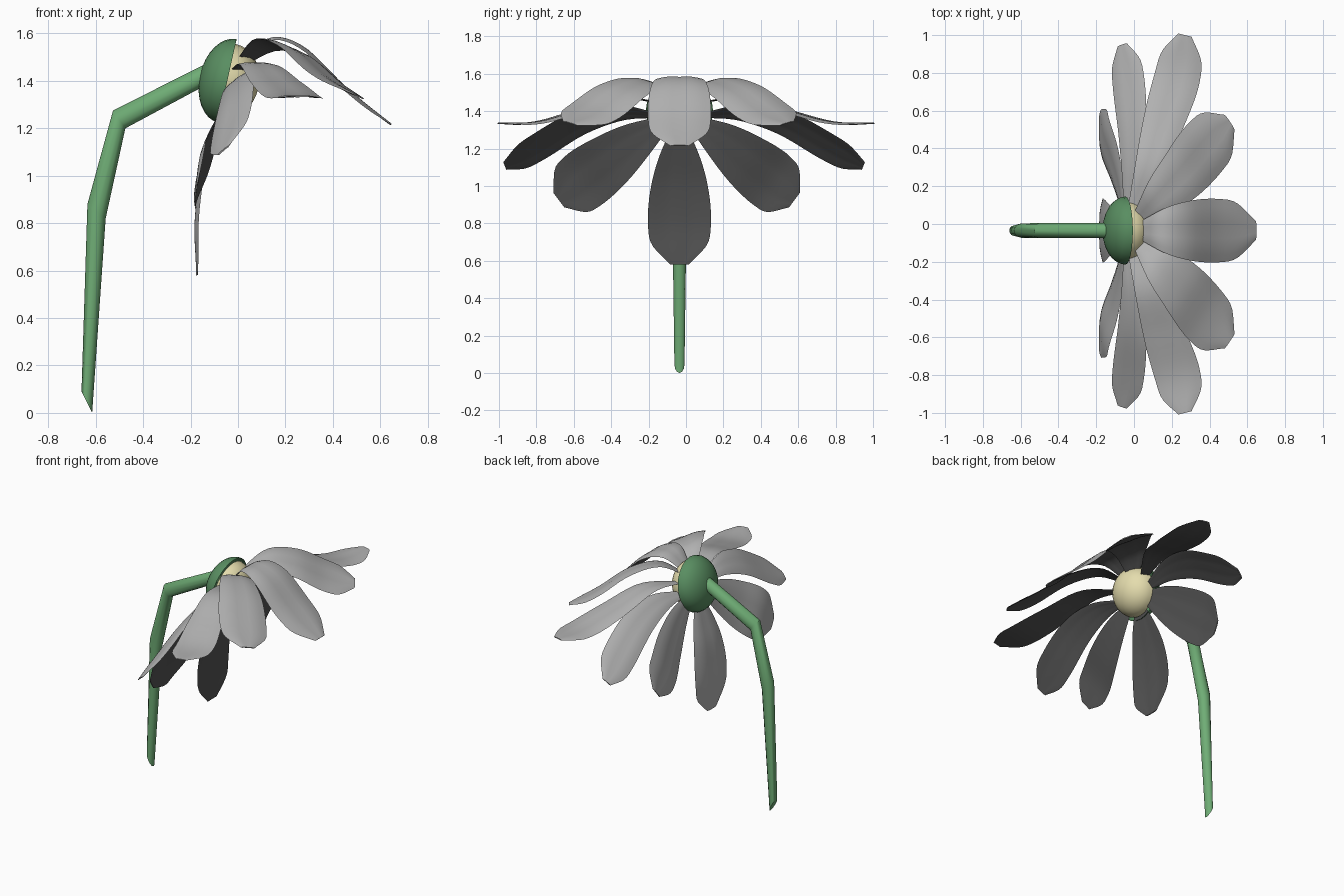
import bpy, bmesh, math
from mathutils import Vector

if "Cube" in bpy.data.objects:
    bpy.data.objects.remove(bpy.data.objects["Cube"])

Y0 = -0.035  # symmetry plane of the flower


def material(name, col):
    m = bpy.data.materials.new(name)
    m.diffuse_color = (*col, 1)
    m.use_nodes = True
    m.node_tree.nodes["Principled BSDF"].inputs["Base Color"].default_value = m.diffuse_color
    return m


GREEN = material("stem_green", (0.16, 0.42, 0.18))
DARK_GREEN = material("calyx_green", (0.10, 0.27, 0.12))
YELLOW = material("yellow", (0.78, 0.72, 0.42))
LIGHT = material("petal_outside", (0.45, 0.45, 0.45))
DARK = material("petal_inside", (0.085, 0.085, 0.085))


def skin(name, rows, mats, caps=True, split=None):
    """Join closed rings of points into a smooth skin; sides from index split on use mats[1]."""
    bm = bmesh.new()
    vr = [[bm.verts.new(p) for p in r] for r in rows]
    n = len(rows[0])
    for a, b in zip(vr, vr[1:]):
        for i in range(n):
            j = (i + 1) % n
            f = bm.faces.new((a[i], a[j], b[j], b[i]))
            f.material_index = 1 if split and i >= split else 0
    if caps:
        bm.faces.new(vr[0][::-1])
        bm.faces.new(vr[-1])
    bmesh.ops.remove_doubles(bm, verts=bm.verts, dist=1e-4)
    bmesh.ops.recalc_face_normals(bm, faces=bm.faces)
    me = bpy.data.meshes.new(name)
    bm.to_mesh(me)
    bm.free()
    ob = bpy.data.objects.new(name, me)
    bpy.context.collection.objects.link(ob)
    for m in mats:
        me.materials.append(m)
    bpy.ops.object.select_all(action='DESELECT')
    ob.select_set(True)
    bpy.context.view_layer.objects.active = ob
    bpy.ops.object.shade_smooth_by_angle(angle=math.radians(40))
    return ob


def spline(vals, t):
    """Catmull-Rom through evenly spaced values."""
    n = len(vals) - 1
    k = min(int(t * n), n - 1)
    u = t * n - k
    b, c = vals[k], vals[k + 1]
    a = vals[k - 1] if k else b * 2 - c
    d = vals[k + 2] if k + 2 <= n else c * 2 - b
    return 0.5 * (b * 2 + (c - a) * u + (a * 2 - b * 5 + c * 4 - d) * u * u
                  + (b * 3 - a - c * 3 + d) * u ** 3)


# Stem: mitred rings given by their left and right edge in the xz plane
rows = []
for (lx, lz), (rx, rz), ry in [((-0.66, 0.09), (-0.615, 0.0), 0.027),
                               ((-0.635, 0.88), (-0.558, 0.82), 0.038),
                               ((-0.527, 1.275), (-0.475, 1.20), 0.04),
                               ((-0.13, 1.475), (-0.13, 1.385), 0.04)]:
    c = Vector(((lx + rx) / 2, Y0, (lz + rz) / 2))
    h = Vector(((rx - lx) / 2, 0, (rz - lz) / 2))
    rows.append([c + h * math.cos(a) + Vector((0, ry * math.sin(a), 0))
                 for a in (math.tau * i / 12 for i in range(12))])
skin("stem", rows, [GREEN])

# Flower head: two domes either side of the tilted rim
CENTRE = Vector((-0.045, Y0, 1.40))
AXIS = Vector((0.976, 0, -0.217))
UP = Vector((0.217, 0, 0.976))
SIDE = Vector((0, 1, 0))


def dome(name, radius, depth, mat):
    rows = []
    for k in range(9):
        e = math.pi / 2 * k / 8
        c = CENTRE + AXIS * depth * math.sin(e)
        r = radius * math.cos(e)
        rows.append([c + (UP * math.cos(a) + SIDE * math.sin(a)) * r
                     for a in (math.tau * i / 24 for i in range(24))])
    skin(name, rows, [mat], caps=False)


dome("calyx", 0.18, -0.118, DARK_GREEN)
dome("flower_centre", 0.16, 0.135, YELLOW)

# Petals: thin shells, light outside and dark inside
WIDTH = [0.03, 0.07, 0.105, 0.132, 0.152, 0.166, 0.168, 0.148, 0.05]
THICK = 0.006
STRIP = [j / 4 - 1 for j in range(9)]


def petal(name, pts, wdir, scale=1.0, mirror=None):
    pts = [Vector(p) for p in pts]
    w = Vector(wdir).normalized()
    # side of the shell that looks back and up, kept along the whole petal
    sign = -1 if (pts[1] - pts[0]).cross(w).dot(AXIS) > 0 else 1
    rows = []
    for i in range(25):
        t = 1 - (1 - i / 24) ** 1.4
        c = spline(pts, t)
        tan = spline(pts, min(t + 0.02, 1)) - spline(pts, max(t - 0.02, 0))
        nrm = tan.cross(w).normalized() * sign
        hw = spline(WIDTH, t) * scale
        row = []
        for s, depth in [(s, 0) for s in STRIP] + [(s, THICK) for s in STRIP[-2:0:-1]]:
            # edges fall towards the face, with a shallow groove in the middle
            sink = hw * (0.14 * s * s + 0.05 * math.exp(-(s * 3) ** 2))
            p = c + w * hw * s - nrm * (sink + depth)
            if mirror is not None:
                p.y = 2 * (Y0 + (mirror - Y0) * t) - p.y
            row.append(p)
        rows.append(row)
    skin(name, rows, [LIGHT, DARK], split=8)


petal("petal_top", [(0.0, Y0, 1.47), (0.13, Y0, 1.585), (0.28, Y0, 1.55),
                    (0.46, Y0, 1.38), (0.65, Y0, 1.22)], (0, 1, 0))
petal("petal_bottom", [(-0.07, Y0, 1.33), (-0.12, Y0, 1.17), (-0.165, Y0, 1.0),
                       (-0.19, Y0, 0.79), (-0.178, Y0, 0.58)], (0, 1, 0))

# name, mirror plane at the tip, centre line, width direction, width scale
PAIRS = [
    ("petal_upper", -0.04, [(0.0, 0.0, 1.47), (0.12, 0.12, 1.565), (0.26, 0.26, 1.53),
                            (0.39, 0.41, 1.42), (0.51, 0.54, 1.34)], (0.5, -0.75, -0.22), 0.95),
    ("petal_high_side", 0.0, [(-0.01, 0.08, 1.45), (0.08, 0.30, 1.48), (0.16, 0.55, 1.41),
                              (0.23, 0.78, 1.35), (0.27, 1.0, 1.34)], (0.9, -0.22, 0.0), 0.72),
    ("petal_low_side", -0.01, [(-0.04, 0.08, 1.38), (-0.02, 0.30, 1.40), (-0.02, 0.53, 1.345),
                               (-0.04, 0.76, 1.22), (-0.065, 0.95, 1.11)], (0.6, 0.2, 0.5), 0.66),
    ("petal_lower", -0.05, [(-0.06, 0.03, 1.35), (-0.085, 0.18, 1.25), (-0.125, 0.32, 1.14),
                            (-0.175, 0.46, 1.03), (-0.185, 0.58, 0.925)], (0.12, 0.58, 0.78), 0.97),
]
for name, mirror, pts, wdir, scale in PAIRS:
    petal(name + "_right", pts, wdir, scale)
    petal(name + "_left", pts, wdir, scale, mirror)
